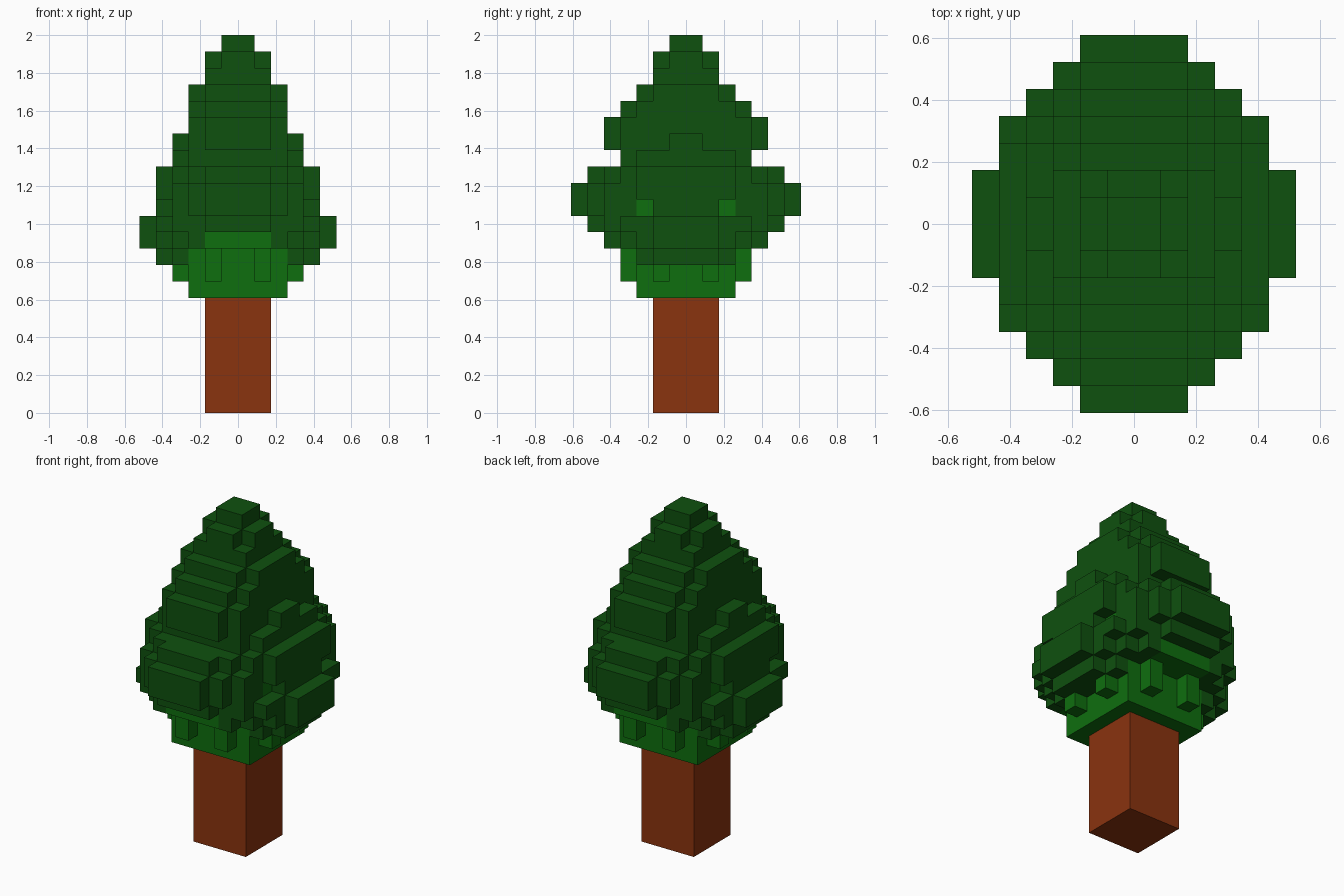
import bpy
import bmesh
from mathutils import Vector

cube = bpy.data.objects.get("Cube")
if cube:
    bpy.data.objects.remove(cube, do_unlink=True)

U = 2 / 23            # block size
TRUNK_TOP = 7         # trunk height in blocks


def make_material(name, rgb):
    mat = bpy.data.materials.new(name)
    mat.use_nodes = True
    color = (*rgb, 1)
    mat.diffuse_color = color
    bsdf = mat.node_tree.nodes["Principled BSDF"]
    bsdf.inputs["Base Color"].default_value = color
    bsdf.inputs["Roughness"].default_value = 0.9
    return mat


bark = make_material("bark_brown", (0.254, 0.033, 0.0045))
dark_leaf = make_material("dark_leaf_green", (0.0045, 0.082, 0.0045))
light_leaf = make_material("light_leaf_green", (0.0045, 0.156, 0.0045))


def add_object(name, bm, materials):
    mesh = bpy.data.meshes.new(name)
    bm.to_mesh(mesh)
    bm.free()
    for mat in materials:
        mesh.materials.append(mat)
    obj = bpy.data.objects.new(name, mesh)
    bpy.context.collection.objects.link(obj)
    return obj


# Trunk: square post
bm = bmesh.new()
bmesh.ops.create_cube(bm, size=1)
bmesh.ops.scale(bm, vec=(4 * U, 4 * U, TRUNK_TOP * U), verts=bm.verts)
bmesh.ops.translate(bm, vec=(0, 0, TRUNK_TOP * U / 2), verts=bm.verts)
add_object("trunk", bm, [bark])

# Crown layers from the bottom: half width, half depth, corner squareness
LAYERS = [
    (3, 3, 9), (4, 4, 2), (5, 4, 2), (6, 5, 2),
    (6, 6, 2), (5, 7, 2), (5, 7, 2), (5, 6, 2),
    (4, 4, 3), (4, 5, 2), (3, 5, 3), (3, 4, 3),
    (3, 3, 3), (2, 2, 9), (2, 2, 2), (1, 1, 2),
]


def is_notch(layer, x, y):
    """Blocks left out of the rounded layers."""
    if layer == 1:
        return min(x, y) < 1 and max(x, y) > 3
    if layer == 2:
        return x < 1 and y > 3
    if layer == 5:
        return x > 4 and 2 < y < 3
    if layer == 9:
        return x > 3 and y > 1
    return False


def is_light(layer, x, y):
    """Inner, lighter leaves show low on the crown and in the side gaps."""
    if layer < 2:
        return True
    if layer == 2:
        return x < 3
    if layer == 3:
        return x < 2
    return layer == 5 and 3 < x < 4 and 2 < y < 3


# Blocks filling each rounded layer
blocks = {}
for layer, (a, b, power) in enumerate(LAYERS):
    for i in range(-a, a):
        for j in range(-b, b):
            x, y = abs(i + 0.5), abs(j + 0.5)
            inside = (x / a) ** power + (y / b) ** power <= 1
            if inside and not is_notch(layer, x, y):
                blocks[i, j, layer + TRUNK_TOP] = int(is_light(layer, x, y))

# Crown: only the exposed block sides become faces
bm = bmesh.new()
for cell, tone in blocks.items():
    centre = Vector(cell) + Vector((0.5, 0.5, 0.5))
    for axis in range(3):
        for sign in (-1, 1):
            normal = Vector((0, 0, 0))
            normal[axis] = sign
            if tuple(int(c + n) for c, n in zip(cell, normal)) in blocks:
                continue
            side = Vector((0, 0, 0))
            side[(axis + 1) % 3] = 0.5
            up = normal.cross(side)
            middle = centre + normal / 2
            corners = (-side - up, side - up, side + up, up - side)
            face = bm.faces.new([bm.verts.new((middle + c) * U) for c in corners])
            face.material_index = tone
bmesh.ops.remove_doubles(bm, verts=bm.verts, dist=U / 100)
add_object("leaf_crown", bm, [dark_leaf, light_leaf])
